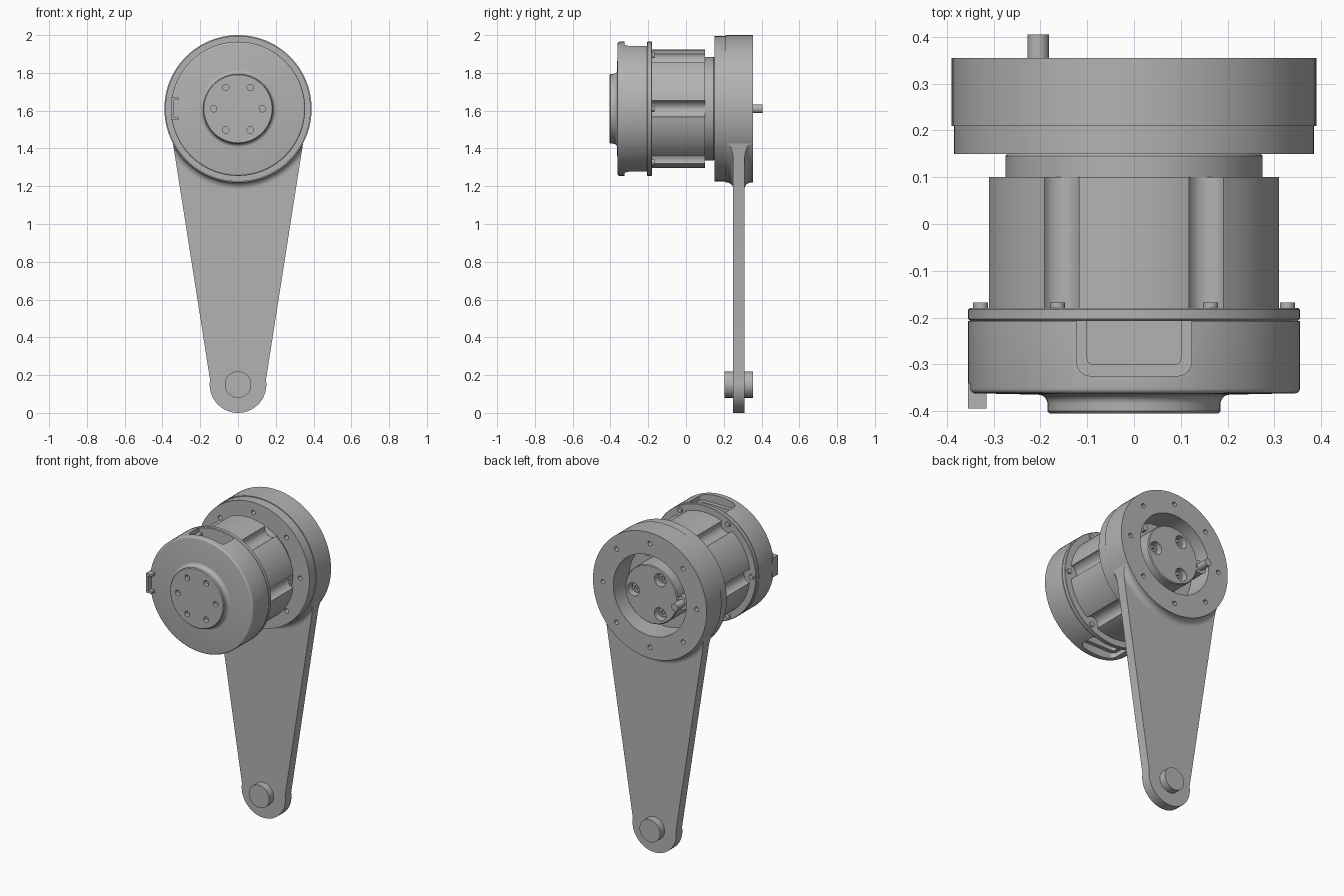
import bpy, bmesh, math
from math import sin, cos, pi, radians
from mathutils import Matrix, Vector

if "Cube" in bpy.data.objects:
    bpy.data.objects.remove(bpy.data.objects["Cube"], do_unlink=True)

AXIS = 1.61          # height of the motor axis
FOOT = 0.15          # height of the lower pivot
parts = []

metal = bpy.data.materials.new("plain_grey_metal")
metal.use_nodes = True
grey = (0.45, 0.45, 0.45, 1)
metal.diffuse_color = grey
metal.node_tree.nodes["Principled BSDF"].inputs["Base Color"].default_value = grey


def finish(name, bm, keep=True):
    bmesh.ops.recalc_face_normals(bm, faces=bm.faces[:])
    mesh = bpy.data.meshes.new(name)
    bm.to_mesh(mesh)
    bm.free()
    obj = bpy.data.objects.new(name, mesh)
    bpy.context.collection.objects.link(obj)
    mesh.materials.append(metal)
    if keep:
        parts.append(obj)
    else:
        obj.hide_render = True
    return obj


def add_lathe(bm, profile, x=0, z=AXIS, closed=False, steps=96):
    """Revolve (radius, y) points about an axis parallel to y."""
    verts = [bm.verts.new((x + r, y, z)) for r, y in profile]
    pairs = list(zip(verts, verts[1:])) + ([(verts[-1], verts[0])] if closed else [])
    edges = [bm.edges.new(p) for p in pairs]
    bmesh.ops.spin(bm, geom=verts + edges, cent=(x, 0, z), axis=(0, 1, 0),
                   angle=2 * pi, steps=steps)
    bmesh.ops.remove_doubles(bm, verts=bm.verts[:], dist=1e-5)


def lathe(name, profile, keep=True, **kw):
    bm = bmesh.new()
    add_lathe(bm, profile, **kw)
    return finish(name, bm, keep)


def rods(name, spots, r, y0, y1, keep=True, steps=24):
    """Several separate cylinders along y in one object."""
    bm = bmesh.new()
    for x, z in spots:
        add_lathe(bm, [(0, y0), (r, y0), (r, y1), (0, y1)], x=x, z=z, steps=steps)
    return finish(name, bm, keep)


def box(name, lo, hi, keep=True, bevel=0):
    bm = bmesh.new()
    lo, hi = Vector(lo), Vector(hi)
    bmesh.ops.create_cube(bm, size=1, matrix=Matrix.Translation((lo + hi) / 2)
                          @ Matrix.Diagonal((*(hi - lo), 1)))
    if bevel:
        upright = [e for e in bm.edges if abs(e.verts[0].co.z - e.verts[1].co.z) > 0.001]
        bmesh.ops.bevel(bm, geom=upright, offset=bevel, segments=6, profile=0.5,
                        affect='EDGES')
    return finish(name, bm, keep)


def carve(obj, cutter, operation='DIFFERENCE'):
    mod = obj.modifiers.new("carve", 'BOOLEAN')
    mod.operation, mod.solver, mod.object = operation, 'EXACT', cutter
    bpy.context.view_layer.objects.active = obj
    bpy.ops.object.modifier_apply(modifier=mod.name)
    bpy.data.objects.remove(cutter, do_unlink=True)


def around(count, radius, start=0):
    return [(radius * cos(radians(start) + 2 * pi * i / count),
             AXIS + radius * sin(radians(start) + 2 * pi * i / count))
            for i in range(count)]


def arc(cx, cy, r, a0, a1, n=8):
    return [(cx + r * cos(radians(a0 + (a1 - a0) * i / n)),
             cy + r * sin(radians(a0 + (a1 - a0) * i / n))) for i in range(n + 1)]


# Front cap with its raised, filleted hub
cap = lathe("front_cap", [(0, -.405), (.18, -.405), (.185, -.4)]
            + arc(.205, -.385, .02, 180, 90)
            + arc(.345, -.352, .01, -90, 0, 4) + [(.355, -.207), (0, -.207)])
carve(cap, rods("hub_hole_cutter", around(6, .13), .017, -.45, -.38, keep=False))
for side in (1, -1):
    for half, front, floor, rad in ((.123, -.325, .305, .03), (.1, -.3, .265, .012)):
        z0, z1 = sorted((AXIS + side * floor, AXIS + side * .42))
        carve(cap, box("pocket_cutter", (-half, front, z0), (half, -.15, z1),
                       keep=False, bevel=rad))

# Flange behind the cap, with screws between the body ribs
lathe("cap_flange", [(0, -.207), (.351, -.207), (.355, -.203), (.355, -.183),
                     (.352, -.18), (0, -.18)])
rods("flange_screw", around(6, .328), .016, -.19, -.168)

# Motor body with six lengthwise scoops
body = lathe("motor_body", [(0, -.18), (.313, -.18), (.313, .1), (0, .1)])
carve(body, rods("scoop_cutter", around(6, .315), .043, -.3, .2, keep=False, steps=32))
lathe("motor_neck", [(0, .1), (.275, .1), (.275, .145), (.27, .152), (0, .152)])

# Side clip on the cap
box("clip_spine", (-.355, -.395, AXIS - .06), (-.34, -.34, AXIS + .06))
for side in (1, -1):
    z0, z1 = sorted((AXIS + side * .047, AXIS + side * .06))
    box("clip_arm", (-.341, -.395, z0), (-.315, -.34, z1))

# Round housing with recessed back and eight through holes
ring = lathe("joint_housing", [(0, .15), (.385, .15), (.385, .21), (.39, .21), (.39, .355),
                               (.25, .355), (.25, .2), (0, .2)])
carve(ring, rods("bolt_cutter", around(8, .322), .014, .1, .4, keep=False))
rods("recess_screw", around(3, .217, 60), .02, .19, .23)

# Rotor, its counterbored screws, and the offset pin on a lobe
rotor = lathe("rotor", [(0, .19), (.18, .19), (.18, .335), (.175, .34), (0, .34)])
carve(rotor, rods("counterbore_cutter", around(3, .122), .04, .29, .4, keep=False))
heads = rods("rotor_screw", around(3, .122), .027, .28, .315)
carve(heads, rods("socket_cutter", around(3, .122), .014, .3, .4, keep=False, steps=6))
rods("pin_lobe", [(-.205, AXIS)], .04, .19, .335, steps=32)
rods("offset_pin", [(-.205, AXIS)], .023, .3, .405, steps=32)


# Tapered arm: outline tangent to the housing and to the rounded foot
def arm_slab(name, y0, y1, keep=True):
    tilt = math.degrees(math.asin((.388 - .15) / (AXIS - FOOT)))
    outline = arc(0, AXIS, .388, tilt, 180 - tilt, 48) \
        + arc(0, FOOT, .15, 180 - tilt, 360 + tilt, 32)
    bm = bmesh.new()
    face = bm.faces.new([bm.verts.new((x, y0, z)) for x, z in outline])
    out = bmesh.ops.extrude_face_region(bm, geom=[face])["geom"]
    bmesh.ops.translate(bm, vec=(0, y1 - y0, 0),
                        verts=[v for v in out if isinstance(v, bmesh.types.BMVert)])
    return finish(name, bm, keep)


arm = arm_slab("arm", .25, .31)
carve(arm, rods("arm_bore_cutter", [(0, AXIS)], .37, .1, .5, keep=False, steps=96))

# Fillet where the arm meets the housing, trimmed to the arm outline
fillet = lathe("arm_fillet", [(.37, .215)] + arc(.425, .215, .035, 180, 90)
               + arc(.425, .345, .035, -90, -180) + [(.37, .345)], closed=True)
carve(fillet, arm_slab("fillet_trim", .18, .4, keep=False), 'INTERSECT')

# Pivot stud at the foot
rods("foot_stud", [(0, FOOT)], .07, .205, .355, steps=48)

# Smooth round surfaces, keep hard edges
bpy.ops.object.select_all(action='DESELECT')
for obj in parts:
    obj.select_set(True)
bpy.context.view_layer.objects.active = parts[0]
bpy.ops.object.shade_smooth_by_angle(angle=radians(30))
